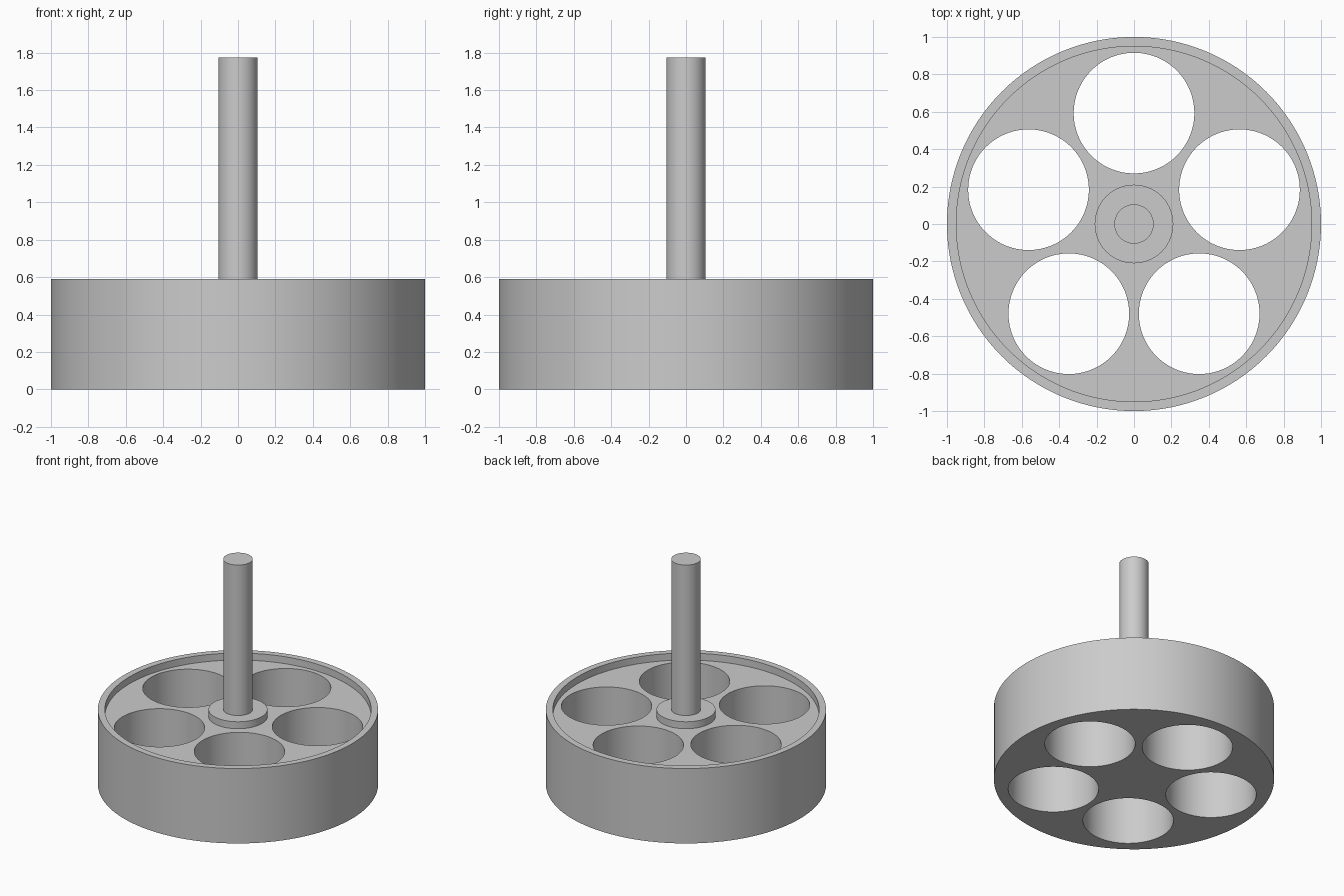
import bpy
import math

SEGMENTS = 128
RIM_TOP, FLOOR, SHAFT_TOP = 0.59, 0.535, 1.775
HOLES, HOLE_RADIUS, HOLE_RING = 5, 0.3225, 0.593

cube = bpy.data.objects.get("Cube")
if cube:
    bpy.data.objects.remove(cube, do_unlink=True)

grey = bpy.data.materials.new("plain grey")
grey.use_nodes = True
colour = (0.6, 0.6, 0.6, 1)
grey.diffuse_color = colour
grey.node_tree.nodes["Principled BSDF"].inputs["Base Color"].default_value = colour


def cylinder(name, radius, bottom, top, x=0, y=0):
    bpy.ops.mesh.primitive_cylinder_add(
        vertices=SEGMENTS, radius=radius, depth=top - bottom,
        location=(x, y, (bottom + top) / 2))
    obj = bpy.context.object
    obj.name = name
    obj.data.materials.append(grey)
    return obj


def cut(target, cutter):
    mod = target.modifiers.new("cut", "BOOLEAN")
    mod.operation = "DIFFERENCE"
    mod.solver = "EXACT"
    mod.object = cutter
    bpy.context.view_layer.objects.active = target
    bpy.ops.object.modifier_apply(modifier=mod.name)
    bpy.data.objects.remove(cutter, do_unlink=True)


# Drum with a shallow recess inside its rim
drum = cylinder("drum", 1, 0, RIM_TOP)
cut(drum, cylinder("recess_cutter", 0.95, FLOOR, RIM_TOP + 0.2))

# Ring of through holes
for i in range(HOLES):
    angle = math.radians(90) + i * math.tau / HOLES
    cut(drum, cylinder("hole_cutter", HOLE_RADIUS, -0.2, RIM_TOP + 0.2,
                       HOLE_RING * math.cos(angle), HOLE_RING * math.sin(angle)))

# Central boss and shaft
boss = cylinder("boss", 0.21, FLOOR - 0.01, RIM_TOP)
shaft = cylinder("shaft", 0.105, FLOOR, SHAFT_TOP)

# Smooth round walls with crisp edges
bpy.ops.object.select_all(action="DESELECT")
for obj in (drum, boss, shaft):
    obj.select_set(True)
bpy.context.view_layer.objects.active = drum
bpy.ops.object.shade_smooth_by_angle(angle=math.radians(30))
